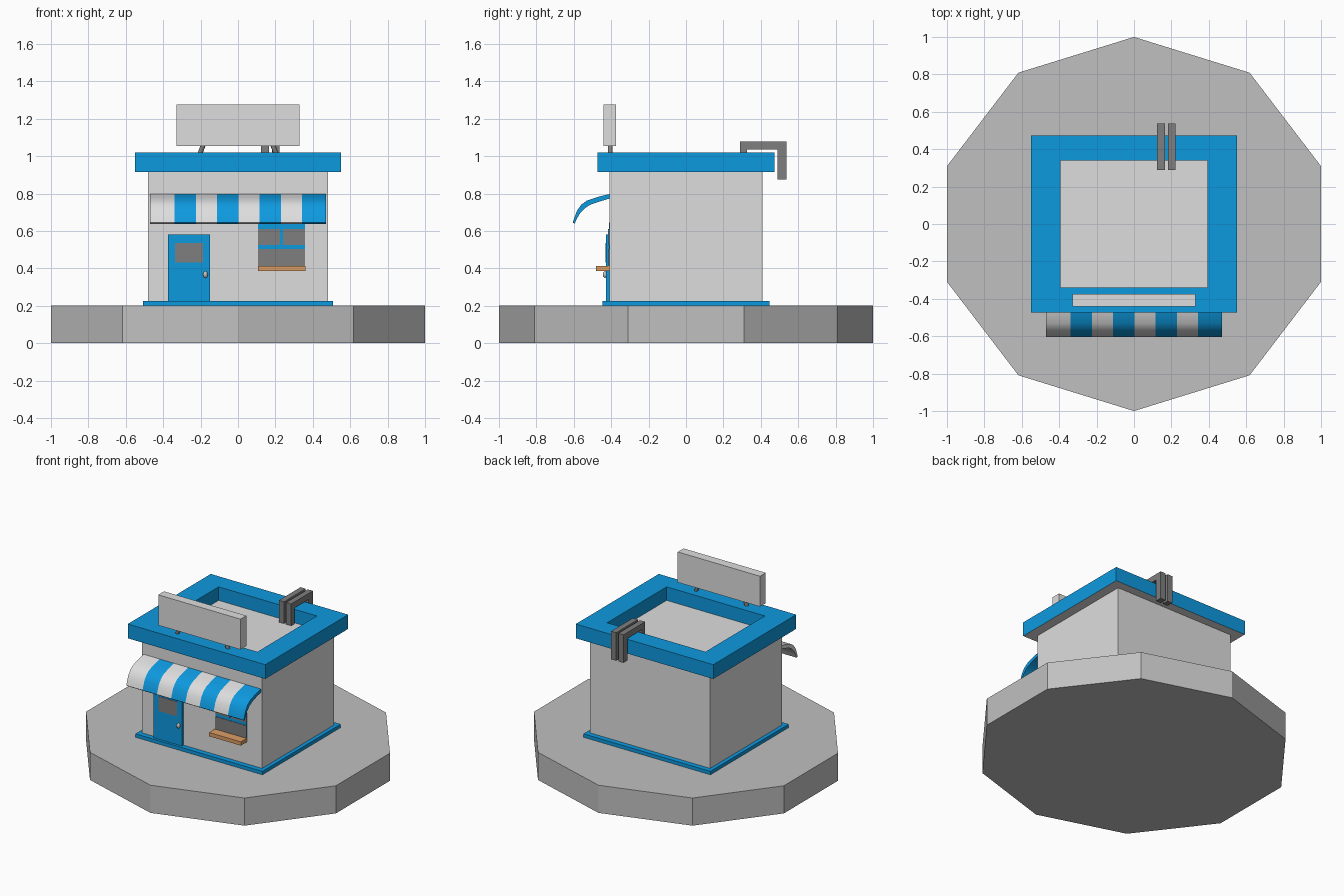
import bpy, bmesh, math
from mathutils import Vector

if "Cube" in bpy.data.objects:
    bpy.data.objects.remove(bpy.data.objects["Cube"])


def mat(name, rgb):
    m = bpy.data.materials.new(name)
    m.diffuse_color = (*rgb, 1)
    m.use_nodes = True
    m.node_tree.nodes["Principled BSDF"].inputs["Base Color"].default_value = m.diffuse_color
    return m


WHITE = mat("off_white", (0.73, 0.73, 0.73))
BLUE = mat("bright_blue", (0.004, 0.32, 0.74))
STONE = mat("stone_grey", (0.53, 0.53, 0.53))
DARK = mat("dark_grey", (0.21, 0.21, 0.21))
WOOD = mat("wood", (0.72, 0.34, 0.13))


def finish(name, bm, *mats):
    bmesh.ops.recalc_face_normals(bm, faces=bm.faces)
    me = bpy.data.meshes.new(name)
    bm.to_mesh(me)
    bm.free()
    for m in mats:
        me.materials.append(m)
    ob = bpy.data.objects.new(name, me)
    bpy.context.collection.objects.link(ob)
    return ob


def smooth(ob):
    bpy.ops.object.select_all(action='DESELECT')
    ob.select_set(True)
    bpy.context.view_layer.objects.active = ob
    bpy.ops.object.shade_smooth_by_angle(angle=math.radians(40))


def box(name, x, y, z, m):
    bm = bmesh.new()
    bmesh.ops.create_cube(bm, size=1)
    for v in bm.verts:
        v.co = [r[0] + (c + 0.5) * (r[1] - r[0]) for c, r in zip(v.co, (x, y, z))]
    return finish(name, bm, m)


def prism(name, pts, x_list, mats):
    """Closed y-z profile swept along x; one material per section."""
    bm = bmesh.new()
    rings = [[bm.verts.new((x, y, z)) for y, z in pts] for x in x_list]
    n = len(pts)
    for i in range(len(rings) - 1):
        for j in range(n):
            k = (j + 1) % n
            f = bm.faces.new((rings[i][j], rings[i][k], rings[i + 1][k], rings[i + 1][j]))
            f.material_index = i % len(mats)
    bm.faces.new(rings[0])
    bm.faces.new(rings[-1]).material_index = (len(rings) - 2) % len(mats)
    return finish(name, bm, *mats)


# ten-sided base, widened so its flat sides reach x = +-1
bm = bmesh.new()
k = 1 / math.cos(math.radians(18))
ring = [bm.verts.new((k * math.cos(a), math.sin(a), 0))
        for a in (math.radians(18 + 36 * i) for i in range(10))]
f = bm.faces.new(ring)
top = bmesh.ops.extrude_face_region(bm, geom=[f])["geom"]
bmesh.ops.translate(bm, vec=(0, 0, 0.2), verts=[g for g in top if isinstance(g, bmesh.types.BMVert)])
finish("base", bm, STONE)

# building and skirting
box("walls", (-0.48, 0.48), (-0.41, 0.41), (0.2, 0.92), WHITE)
box("skirting", (-0.508, 0.508), (-0.447, 0.447), (0.2, 0.225), BLUE)

# roof rim: hollow frame with pale underside
bm = bmesh.new()
loops = []
for hx, hy, z in ((0.55, 0.474, 0.915), (0.55, 0.474, 1.018), (0.393, 0.34, 1.018), (0.393, 0.34, 0.915)):
    loops.append([bm.verts.new((sx * hx, sy * hy, z)) for sx, sy in ((-1, -1), (1, -1), (1, 1), (-1, 1))])
for i in range(4):
    a, b = loops[i], loops[(i + 1) % 4]
    for j in range(4):
        f = bm.faces.new((a[j], a[(j + 1) % 4], b[(j + 1) % 4], b[j]))
        f.material_index = 1 if i == 3 else 0
finish("roof_rim", bm, BLUE, WHITE)

# striped curved awning
profile = [(-0.405, 0.798), (-0.47, 0.782), (-0.53, 0.762), (-0.56, 0.74), (-0.583, 0.708),
           (-0.598, 0.668), (-0.605, 0.645), (-0.596, 0.638), (-0.582, 0.668), (-0.564, 0.698),
           (-0.54, 0.722), (-0.51, 0.741), (-0.46, 0.758), (-0.405, 0.774)]
stripes = [-0.47, -0.34, -0.225, -0.112, 0.002, 0.115, 0.229, 0.342, 0.47]
smooth(prism("awning", profile, stripes, (WHITE, BLUE)))

# door with window plate and knob
box("door", (-0.375, -0.15), (-0.428, -0.405), (0.21, 0.58), BLUE)
box("door_window", (-0.336, -0.188), (-0.43, -0.425), (0.43, 0.535), DARK)
bm = bmesh.new()
bmesh.ops.create_uvsphere(bm, u_segments=12, v_segments=8, radius=0.014)
bmesh.ops.scale(bm, vec=(0.9, 0.9, 1.3), verts=bm.verts)
bmesh.ops.translate(bm, vec=(-0.174, -0.432, 0.367), verts=bm.verts)
smooth(finish("door_knob", bm, STONE))

# shop window: blue frame plate, three panes, wooden sill
box("window_frame", (0.108, 0.358), (-0.413, -0.405), (0.41, 0.645), BLUE)
for n, x, z in (("lower", (0.108, 0.358), (0.41, 0.503)),
                ("upper_left", (0.108, 0.225), (0.525, 0.61)),
                ("upper_right", (0.241, 0.358), (0.525, 0.61))):
    box("window_pane_" + n, x, (-0.416, -0.41), z, DARK)
box("window_sill", (0.106, 0.36), (-0.482, -0.405), (0.385, 0.412), WOOD)

# roof sign on two leaning posts
box("sign_board", (-0.33, 0.328), (-0.44, -0.374), (1.055, 1.275), WHITE)
for side, s in (("left", -1), ("right", 1)):
    a, b = Vector((s * 0.212, -0.405, 0.99)), Vector((s * 0.182, -0.405, 1.07))
    bm = bmesh.new()
    bmesh.ops.create_cone(bm, cap_ends=True, segments=10, radius1=0.013, radius2=0.013, depth=(b - a).length)
    bmesh.ops.rotate(bm, matrix=(b - a).to_track_quat('Z', 'Y').to_matrix(), verts=bm.verts)
    bmesh.ops.translate(bm, vec=(a + b) / 2, verts=bm.verts)
    smooth(finish("sign_post_" + side, bm, DARK))

# two square pipes hooked over the back rim
hook = [(0.29, 0.915), (0.29, 1.078), (0.538, 1.078), (0.538, 0.875),
        (0.49, 0.875), (0.49, 1.035), (0.325, 1.035), (0.325, 0.915)]
for n, x in (("left", 0.124), ("right", 0.182)):
    prism("roof_pipe_" + n, hook, (x, x + 0.041), (DARK,))
